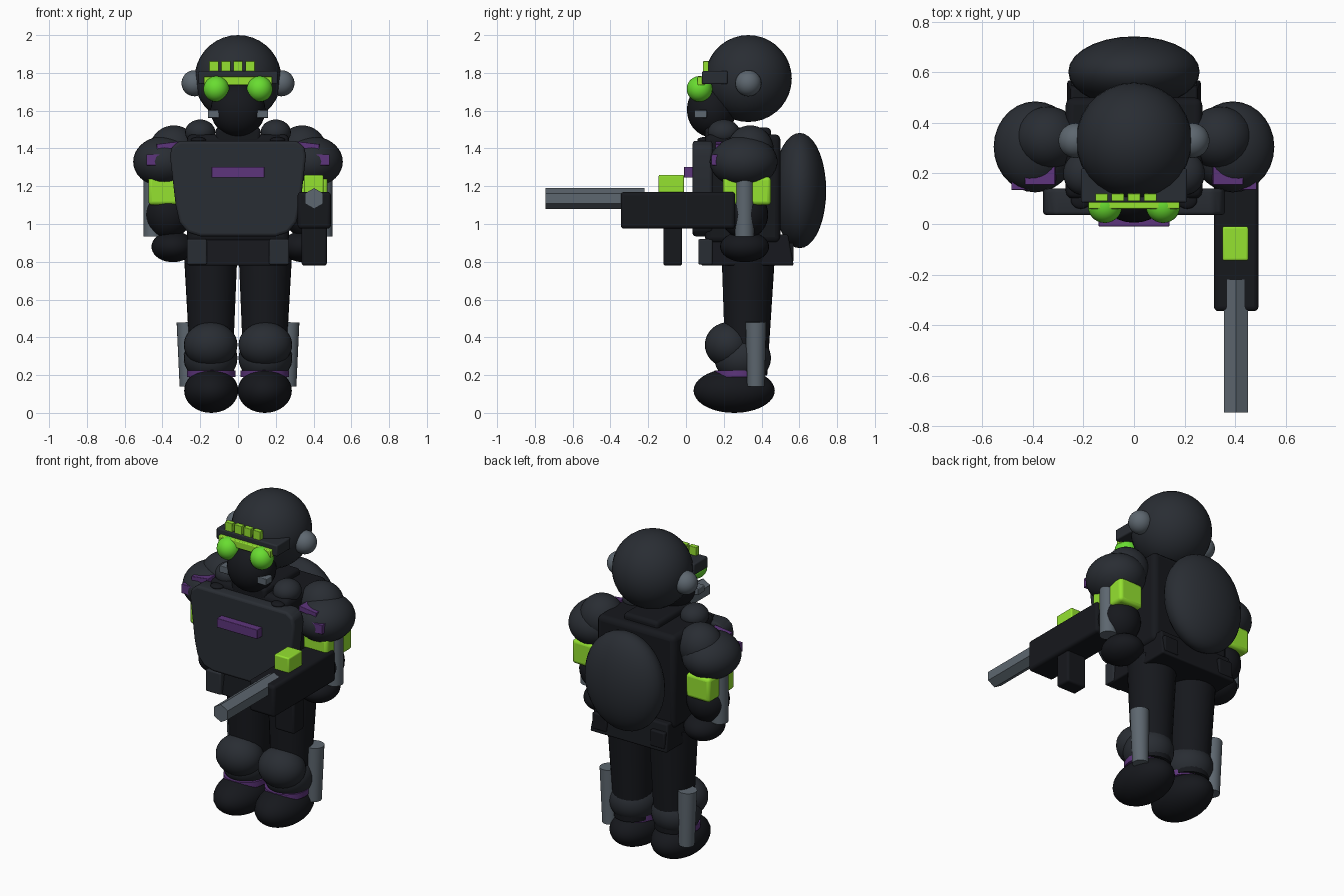
import bpy, bmesh, math
from mathutils import Vector

if "Cube" in bpy.data.objects:
    bpy.data.objects.remove(bpy.data.objects["Cube"])


def material(name, rgb):
    m = bpy.data.materials.new(name)
    m.diffuse_color = (*rgb, 1)
    m.use_nodes = True
    m.node_tree.nodes["Principled BSDF"].inputs["Base Color"].default_value = m.diffuse_color
    return m


BLACK = material("black", (0.008, 0.009, 0.012))
DARK = material("dark", (0.022, 0.026, 0.033))
STEEL = material("steel", (0.11, 0.135, 0.16))
GREEN = material("green", (0.30, 0.76, 0.03))
LENS = material("lens", (0.14, 0.72, 0.03))
PURPLE = material("purple", (0.11, 0.035, 0.20))


def finish(obj, name, mat, bevel=0, segs=3):
    obj.name = name
    obj.data.materials.append(mat)
    if bevel:
        mod = obj.modifiers.new("bevel", 'BEVEL')
        mod.width, mod.segments, mod.limit_method = bevel, segs, 'ANGLE'
    bpy.ops.object.select_all(action='DESELECT')
    obj.select_set(True)
    bpy.context.view_layer.objects.active = obj
    bpy.ops.object.shade_smooth_by_angle(angle=math.radians(40))
    return obj


def ball(name, c, r, mat):
    bpy.ops.mesh.primitive_uv_sphere_add(segments=28, ring_count=18, location=c)
    o = bpy.context.object
    o.scale = r if isinstance(r, tuple) else (r, r, r)
    bpy.ops.object.transform_apply(location=False, rotation=False, scale=True)
    return finish(o, name, mat)


def box(name, x, y, z, mat, bevel=0.0, tilt=0, flare=(1, 1)):
    """Box from (min, max) ranges; flare scales the bottom face."""
    size = [b - a for a, b in (x, y, z)]
    mid = [(a + b) / 2 for a, b in (x, y, z)]
    bpy.ops.mesh.primitive_cube_add(size=1, location=mid, rotation=(0, tilt, 0))
    o = bpy.context.object
    for v in o.data.vertices:
        f = flare if v.co.z < 0 else (1, 1)
        v.co = Vector((v.co.x * size[0] * f[0], v.co.y * size[1] * f[1], v.co.z * size[2]))
    return finish(o, name, mat, bevel)


def rod(name, a, b, ra, rb, mat, sides=24, spin=0.0, bevel=0):
    a, b = Vector(a), Vector(b)
    d = b - a
    bpy.ops.mesh.primitive_cone_add(vertices=sides, radius1=ra, radius2=rb,
                                    depth=d.length, location=(a + b) / 2)
    o = bpy.context.object
    o.rotation_euler = d.to_track_quat('Z', 'Y').to_euler()
    if spin:
        for v in o.data.vertices:
            x, y = v.co.x, v.co.y
            v.co.x = x * math.cos(spin) - y * math.sin(spin)
            v.co.y = x * math.sin(spin) + y * math.cos(spin)
    return finish(o, name, mat, bevel)


def plate(name, half, y0, y1, mat, bevel):
    """Extrude a mirrored (x, z) outline along y."""
    pts = half + [(-x, z) for x, z in reversed(half)]
    bm = bmesh.new()
    face = bm.faces.new([bm.verts.new((x, y0, z)) for x, z in pts])
    new = bmesh.ops.extrude_face_region(bm, geom=[face])["geom"]
    bmesh.ops.translate(bm, vec=(0, y1 - y0, 0),
                        verts=[v for v in new if isinstance(v, bmesh.types.BMVert)])
    bmesh.ops.recalc_face_normals(bm, faces=bm.faces)
    me = bpy.data.meshes.new(name)
    bm.to_mesh(me)
    bm.free()
    o = bpy.data.objects.new(name, me)
    bpy.context.collection.objects.link(o)
    return finish(o, name, mat, bevel)


# Head: helmet, mask, visor
ball("helmet", (0, 0.33, 1.77), 0.23, DARK)
ball("mask", (0, 0.135, 1.605), (0.145, 0.13, 0.145), BLACK)
box("visor_mount", (-0.21, 0.21), (0.085, 0.22), (1.74, 1.81), DARK, 0.008)
box("visor_strip", (-0.18, 0.18), (0.06, 0.10), (1.735, 1.78), GREEN, 0.005)
for i in range(4):
    cx = -0.128 + i * 0.064
    box("visor_light", (cx - 0.025, cx + 0.025), (0.09, 0.12), (1.80, 1.862), GREEN, 0.003)

# Torso: body, chest plate, belt skirt and backpack
box("torso", (-0.27, 0.27), (0.10, 0.50), (0.90, 1.475), BLACK, 0.03)
box("collar", (-0.12, 0.12), (0.10, 0.45), (1.43, 1.51), BLACK, 0.02)
plate("chest_plate", [(0.20, 0.935), (0.265, 0.955), (0.31, 1.01), (0.33, 1.10),
                      (0.36, 1.36), (0.35, 1.41), (0.31, 1.44)], 0.035, 0.14, DARK, 0.015)
box("chest_stripe", (-0.14, 0.14), (-0.01, 0.04), (1.245, 1.302), PURPLE, 0.003)
box("belt_skirt", (-0.25, 0.25), (0.11, 0.54), (0.78, 0.945), BLACK, 0.01, flare=(1.06, 1.14))
ball("backpack", (0, 0.602, 1.177), (0.26, 0.14, 0.305), DARK)

# Paired parts
for s in (-1, 1):
    def span(a, b):
        return tuple(sorted((s * a, s * b)))

    ball("ear_cup", (s * 0.23, 0.33, 1.745), 0.069, STEEL)
    ball("goggle_lens", (s * 0.115, 0.072, 1.715), 0.068, LENS)
    box("mask_filter", span(0.10, 0.16), (0.045, 0.11), (1.562, 1.603), STEEL, 0.004)
    ball("collar_pad", (s * 0.20, 0.20, 1.485), (0.08, 0.085, 0.068), DARK)
    ball("strap_button", (s * 0.21, 0.095, 1.445), (0.04, 0.035, 0.015), BLACK)
    box("belt_pouch", span(0.165, 0.27), (0.065, 0.14), (0.785, 0.92), DARK, 0.008)
    box("rear_pouch", span(0.15, 0.25), (0.50, 0.57), (0.80, 0.90), BLACK, 0.008)

    # Arm
    ball("shoulder", (s * 0.39, 0.305, 1.33), (0.165, 0.18, 0.135), DARK)
    ball("shoulder_cap", (s * 0.34, 0.34, 1.39), (0.13, 0.125, 0.132), DARK)
    box("shoulder_stripe_upper", span(0.31, 0.43), (0.155, 0.24), (1.398, 1.43), PURPLE, 0.003, s * 0.12)
    box("shoulder_stripe_lower", span(0.40, 0.485), (0.135, 0.20), (1.31, 1.368), PURPLE, 0.003)
    box("arm_band", span(0.31, 0.475), (0.195, 0.45), (1.10, 1.25), GREEN, 0.02)
    ball("forearm", (s * 0.37, 0.31, 1.05), (0.122, 0.125, 0.13), BLACK)
    ball("hand", (s * 0.345, 0.31, 0.88), (0.113, 0.13, 0.082), BLACK)
    rod("arm_rod", (s * 0.45, 0.31, 0.935), (s * 0.45, 0.31, 1.24), 0.05, 0.05, STEEL)

    # Leg
    rod("leg", (s * 0.14, 0.32, 0.2), (s * 0.145, 0.33, 0.85), 0.11, 0.142, BLACK)
    ball("knee_pad", (s * 0.145, 0.225, 0.36), (0.142, 0.125, 0.12), DARK)
    ball("shin_guard", (s * 0.145, 0.30, 0.29), (0.142, 0.15, 0.13), DARK)
    rod("ankle_band", (s * 0.142, 0.28, 0.19), (s * 0.142, 0.28, 0.225), 0.128, 0.128, PURPLE)
    ball("boot", (s * 0.142, 0.255, 0.118), (0.143, 0.215, 0.118), BLACK)
    rod("leg_rod", (s * 0.263, 0.37, 0.14), (s * 0.27, 0.37, 0.48), 0.046, 0.055, STEEL)

# Gun
box("gun_body", (0.316, 0.492), (-0.345, 0.26), (0.975, 1.17), BLACK, 0.018)
rod("gun_barrel", (0.403, -0.22, 1.135), (0.403, -0.745, 1.135), 0.055, 0.055, STEEL, 6, math.radians(0))
box("gun_sight", (0.35, 0.452), (-0.145, -0.01), (1.16, 1.26), GREEN, 0.008)
box("gun_magazine", (0.337, 0.47), (-0.12, -0.02), (0.78, 1.0), BLACK, 0.012)
